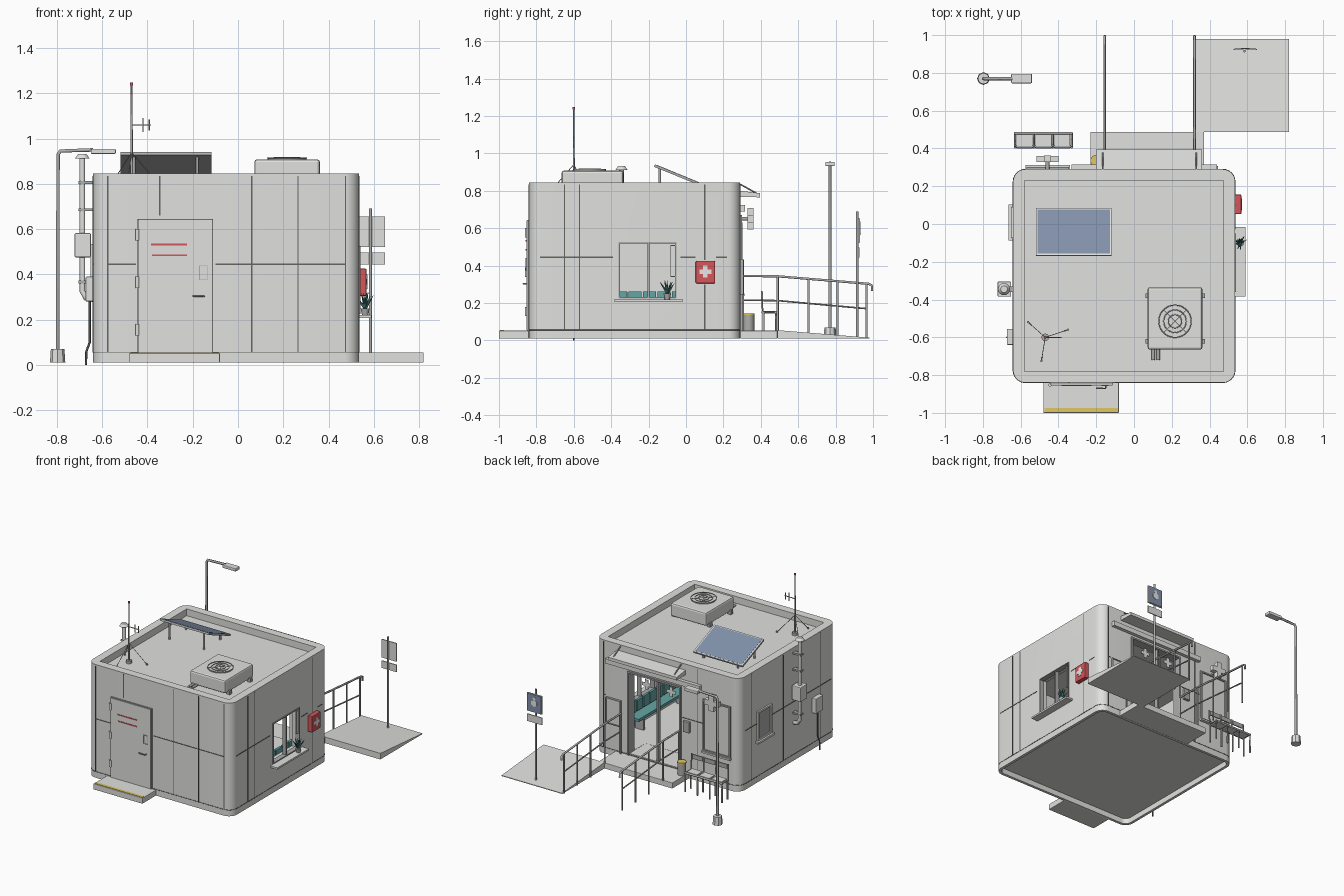
import bpy, bmesh, math
from mathutils import Vector, Matrix

if "Cube" in bpy.data.objects:
    bpy.data.objects.remove(bpy.data.objects["Cube"])


def material(name, r, g, b):
    m = bpy.data.materials.new(name)
    m.use_nodes = True
    m.diffuse_color = (r, g, b, 1)
    m.node_tree.nodes["Principled BSDF"].inputs["Base Color"].default_value = (r, g, b, 1)
    return m


wall = material("pale grey", .75, .75, .735)
metal = material("mid grey", .42, .42, .42)
dark = material("dark grey", .13, .13, .13)
red = material("red", .66, .09, .1)
teal = material("teal", .13, .38, .38)
blue = material("panel blue", .22, .28, .4)
yellow = material("yellow", .75, .57, .12)
green = material("leaf green", .05, .19, .17)
white = material("white", .9, .9, .9)


def add(name, bm, mat, smooth=False):
    bmesh.ops.recalc_face_normals(bm, faces=bm.faces)
    me = bpy.data.meshes.new(name)
    bm.to_mesh(me)
    bm.free()
    me.materials.append(mat)
    ob = bpy.data.objects.new(name, me)
    bpy.context.collection.objects.link(ob)
    if smooth:
        smooth_edges(ob)
    return ob


def smooth_edges(ob):
    bpy.ops.object.select_all(action='DESELECT')
    ob.select_set(True)
    bpy.context.view_layer.objects.active = ob
    bpy.ops.object.shade_smooth_by_angle(angle=math.radians(35))


def box(name, x, y, z, mat, bevel=0):
    bm = bmesh.new()
    c = Matrix.Translation([(a + b) / 2 for a, b in (x, y, z)])
    s = Matrix.Diagonal([b - a for a, b in (x, y, z)] + [1])
    bmesh.ops.create_cube(bm, size=1, matrix=c @ s)
    if bevel:
        bmesh.ops.bevel(bm, geom=bm.edges[:], offset=bevel, segments=2, profile=.5, affect='EDGES')
    return add(name, bm, mat)


def rounded_block(name, x, y, z, radius):
    # Upright block with rounded corners
    ob = box(name, x, y, z, wall)
    bm = bmesh.new()
    bm.from_mesh(ob.data)
    upright = [e for e in bm.edges if abs(e.verts[0].co.z - e.verts[1].co.z) > .01]
    bmesh.ops.bevel(bm, geom=upright, offset=radius, segments=8, profile=.5, affect='EDGES')
    bm.to_mesh(ob.data)
    bm.free()
    return ob


def rod(name, p, q, r, mat=metal, r2=None, n=12):
    p, q = Vector(p), Vector(q)
    bm = bmesh.new()
    turn = (q - p).to_track_quat('Z', 'Y').to_matrix().to_4x4()
    bmesh.ops.create_cone(bm, cap_ends=True, segments=n, radius1=r, radius2=r if r2 is None else r2,
                          depth=(q - p).length, matrix=Matrix.Translation((p + q) / 2) @ turn)
    return add(name, bm, mat, True)


def pipe(name, pts, r, mat=metal, closed=False):
    cu = bpy.data.curves.new(name, 'CURVE')
    cu.dimensions = '3D'
    cu.bevel_depth, cu.bevel_resolution, cu.use_fill_caps = r, 1, True
    sp = cu.splines.new('POLY')
    sp.points.add(len(pts) - 1)
    for pt, co in zip(sp.points, pts):
        pt.co = (*co, 1)
    sp.use_cyclic_u = closed
    cu.materials.append(mat)
    bpy.context.collection.objects.link(bpy.data.objects.new(name, cu))


def prism(name, profile, x0, x1, mat):
    # Side profile in y and z, stretched along x
    bm = bmesh.new()
    f = bm.faces.new([bm.verts.new((x0, y, z)) for y, z in profile])
    new = bmesh.ops.extrude_face_region(bm, geom=[f])["geom"]
    bmesh.ops.translate(bm, vec=(x1 - x0, 0, 0), verts=[v for v in new if isinstance(v, bmesh.types.BMVert)])
    return add(name, bm, mat)


L, R, F, B, TOP, CORNER = -.64, .535, -.84, .29, .845, .065


def plate(name, side, u, z, out, mat, inn=.002, bevel=0):
    # Box fixed on one outer wall, u running along that wall
    if side in ("front", "back"):
        y = (F - out, F + inn) if side == "front" else (B - inn, B + out)
        return box(name, u, y, z, mat, bevel)
    return box(name, (R - inn, R + out) if side == "right" else (L - out, L + inn), u, z, mat, bevel)


def frame(name, side, u, z, w, out, mat, inn=.01):
    for i, (a, b) in enumerate(((u, (z[0], z[0] + w)), (u, (z[1] - w, z[1])),
                                ((u[0], u[0] + w), z), ((u[1] - w, u[1]), z))):
        plate(f"{name}_{i}", side, a, b, out, mat, inn)


# Hollow cabin with rounded corners, sunken roof, hollow underside and openings
cabin = rounded_block("cabin", (L, R), (F, B), (.01, TOP), CORNER)
cutters = [box("cut_room", (L + .06, R - .06), (F + .06, B - .06), (.065, .74), wall),
           box("cut_roof", (L + .06, R - .06), (F + .06, B - .06), (.795, 1), wall),
           rounded_block("cut_underside", (L + .02, R - .02), (F + .02, B - .02), (-.1, .05), CORNER - .02),
           box("cut_window", (.4, .6), (-.36, -.05), (.225, .525), wall),
           box("cut_doorway", (-.155, .26), (.1, .4), (.064, .66), wall)]
for c in cutters:
    mod = cabin.modifiers.new(c.name, 'BOOLEAN')
    mod.operation, mod.solver, mod.object = 'DIFFERENCE', 'EXACT', c
bpy.context.view_layer.update()
cabin.data = bpy.data.meshes.new_from_object(cabin.evaluated_get(bpy.context.evaluated_depsgraph_get()))
cabin.modifiers.clear()
for c in cutters:
    bpy.data.objects.remove(c)
smooth_edges(cabin)

# Groove around the plinth, following the rounded corners
groove = []
for i, (x, y) in enumerate(((R - CORNER, B - CORNER), (L + CORNER, B - CORNER),
                            (L + CORNER, F + CORNER), (R - CORNER, F + CORNER))):
    for k in range(7):
        a = (i + k / 6) * math.pi / 2
        groove.append((x + CORNER * math.cos(a), y + CORNER * math.sin(a), .056))
pipe("plinth_groove", groove, .002, dark, True)

# Panel seams
uprights = {"front": [-.575, .06, .265, .475], "right": [-.65, -.57], "left": [-.65, -.22, .15], "back": [-.3, .47]}
for side, us in uprights.items():
    for u in us:
        plate("seam", side, (u - .003, u + .003), (.055, .835), .002, dark)
for side, u in (("front", (-.575, -.45)), ("front", (-.1, .475)), ("right", (-.78, -.39)), ("right", (-.03, .05)),
                ("right", (.16, .22)), ("left", (-.78, .22)), ("back", (-.34, -.17)), ("back", (.45, .47))):
    plate("seam", side, u, (.442, .448), .002, dark)
plate("seam", "front", (-.348, -.342), (.66, .835), .002, dark)
for z in ((.055, .3), (.43, .835)):
    plate("seam", "right", (.097, .103), z, .002, dark)

# Front door and step
plate("front_door", "front", (-.44, -.115), (.055, .64), .014, wall)
frame("door_edge", "front", (-.445, -.111), (.052, .644), .004, .009, metal)
for z in (.13, .34, .55):
    rod("hinge", (-.445, F - .012, z), (-.445, F - .012, z + .05), .009, wall)
for z, u in ((.532, (-.385, -.225)), (.484, (-.38, -.225))):
    plate("door_stripe", "front", u, (z - .004, z + .004), .017, red)
frame("lock_plate", "front", (-.172, -.135), (.375, .44), .003, .018, metal)
pipe("door_handle", [(-.15, F - .01, .303), (-.15, F - .03, .303), (-.2, F - .03, .303)], .004, metal)
box("front_step", (-.48, -.08), (-1, F), (.01, .052), wall, .003)
box("step_stripe", (-.475, -.085), (-.995, -.973), (.05, .055), yellow)

# Right window, sill, plant and first aid box
frame("window_frame", "right", (-.36, -.05), (.225, .525), .007, .006, metal, .03)
plate("window_mullion", "right", (-.205, -.195), (.225, .525), .002, metal, .03)
frame("window_vent", "right", (-.083, -.055), (.34, .51), .004, .002, wall)
plate("window_sill", "right", (-.385, -.015), (.207, .22), .055, wall, .03)
rod("plant_pot", (.562, -.1, .22), (.562, -.1, .25), .014, metal, .02)
for i in range(12):
    a, t = i * 2.4, .2 + .16 * (i % 5)
    d = Vector((math.cos(a) * t * .8, math.sin(a) * t, .8)).normalized()
    rod("plant_leaf", (.562, -.1, .25), Vector((.562, -.1, .25)) + d * .075, .008, green, 0, 5)
plate("first_aid_box", "right", (.052, .156), (.305, .425), .033, red, bevel=.005)
plate("cross_bar", "right", (.072, .136), (.356, .38), .036, white)
plate("cross_post", "right", (.092, .116), (.336, .4), .0365, white)

# Indoor bench
box("bench_seat", (.385, .475), (-.62, 0), (.15, .17), teal)
for i in range(8):
    box("bench_back", (.455, .475), (-.615 + i * .077, -.545 + i * .077), (.18, .262), teal, .003)
for y in (-.55, -.07):
    box("bench_leg", (.39, .46), (y - .01, y + .01), (.06, .15), metal)

# Back doorway with cross decals, canopy and landing
frame("doorway_trim", "back", (-.165, .27), (.04, .67), .012, .01, metal, .05)
plate("door_mullion", "back", (.025, .037), (.05, .66), .002, metal, .03)
for x in (.13, -.07):
    box("decal_bar", (x - .036, x + .036), (.272, .276), (.588, .612), white)
    box("decal_post", (x - .012, x + .012), (.271, .277), (.564, .636), white)
plate("door_track", "back", (-.33, .44), (.69, .725), .025, wall)
prism("canopy", [(B, .768), (.395, .765), (.395, .787), (B, .8)], -.2, .36, wall)
for x in (-.165, .33):
    rod("canopy_tie", (x, B, .835), (x, .38, .785), .004)
box("landing", (-.23, .37), (B, .488), (.01, .052), wall, .002)
prism("ramp", [(.488, .01), (.98, .01), (.98, .015), (.488, .055)], .325, .82, wall)
plate("notice", "back", (.33, .44), (.25, .43), .012, wall)
frame("notice_frame", "back", (.325, .445), (.245, .435), .007, .017, metal)
plate("intercom", "back", (-.24, -.19), (.35, .43), .02, metal, bevel=.004)
rod("bin", (-.2, .335, .052), (-.2, .335, .135), .03, metal, n=16)
rod("bin_lid", (-.2, .335, .135), (-.2, .335, .145), .031, yellow, n=16)

# Back window with cross sign, small side window
plate("back_pane", "back", (-.56, -.355), (.26, .62), .004, wall)
frame("back_frame", "back", (-.57, -.345), (.25, .63), .011, .012, metal)
plate("back_sill", "back", (-.575, -.34), (.238, .25), .022, wall)
rod("sign_arm", (-.458, B, .65), (-.458, .335, .65), .01)
box("cross_sign_bar", (-.515, -.4), (.329, .361), (.631, .669), wall)
box("cross_sign_post", (-.477, -.439), (.328, .362), (.592, .708), wall)
plate("side_pane", "left", (-.07, .085), (.325, .53), .004, metal)
frame("side_frame", "left", (-.075, .09), (.32, .535), .014, .012, wall)
plate("side_sill", "left", (-.088, .102), (.305, .32), .025, wall)

# Handrails
for x in (-.155, .32):
    pipe("top_rail", [(x, .3, .345), (x, .49, .343), (x, .975, .303), (x, .993, .295), (x, .995, .265)], .007)
    pipe("mid_rail", [(x, .3, .215), (x, .49, .213), (x, .965, .17)], .005)
    for i, y in enumerate((.305, .49, .655, .81, .965)):
        z = .343 - max(0, y - .49) * .082
        rod("rail_post", (x, y, .05 if i < 2 else .012), (x, y, z), .006)

# Outdoor bench: frames, seats and backs
for i in range(4):
    x = -.63 + i * .1
    pipe("seat_frame", [(x, .48, .01), (x, .48, .15), (x, .41, .15), (x, .405, .265)], .006)
    rod("seat_leg", (x, .415, .01), (x, .415, .15), .006)
    if i < 3:
        box("outdoor_seat", (x + .008, x + .092), (.412, .475), (.145, .158), wall)
        box("outdoor_back", (x + .008, x + .092), (.4, .408), (.23, .262), metal)
for y in (.41, .48):
    rod("seat_rail", (-.635, y, .15), (-.325, y, .15), .007)

# Sign post
rod("sign_post", (.585, .915, .01), (.585, .915, .69), .007)
for z in ((.52, .655), (.443, .496)):
    box("sign_board", (.527, .65), (.92, .927), z, wall)
box("sign_face", (.531, .646), (.927, .93), (.524, .651), blue)
for r, z in ((.026, .59), (.013, .622)):
    rod("sign_symbol", (.588, .928, z), (.588, .933, z), r, white, n=6)

# Street lamp
rod("lamp_base", (-.797, .77, .01), (-.797, .77, .07), .034, wall, .03, 8)
pipe("lamp_pole", [(-.797, .77, .07), (-.795, .77, .93), (-.785, .77, .945), (-.64, .77, .95)], .009)
box("lamp_head", (-.65, -.54), (.745, .795), (.932, .955), wall, .005)

# Left wall vent pipe and meter box
pipe("vent_pipe", [(L, -.345, .29), (-.672, -.345, .295), (-.688, -.345, .325), (-.688, -.345, .92)], .014, wall)
rod("vent_cap", (-.688, -.345, .912), (-.688, -.345, .932), .032, wall, .018, 16)
box("vent_box", (-.722, L - .01), (-.385, -.305), (.475, .582), wall, .005)
for z in (.36, .68, .8):
    box("pipe_clip", (-.705, L), (-.36, -.33), (z, z + .012), metal)
plate("meter_box", "left", (-.64, -.555), (.28, .39), .033, wall, bevel=.004)
pipe("meter_cable", [(-.655, -.6, .28), (-.655, -.6, .1), (-.67, -.6, .06), (-.672, -.6, 0)], .005, dark)

# Roof cooling unit
box("cooler", (.072, .362), (-.665, -.335), (.81, .908), wall, .012)
for x in (.102, .128):
    rod("cooler_pipe", (x, -.72, .815), (x, -.66, .815), .009)
for x in (.06, .35):
    for y in (-.62, -.38):
        box("cooler_foot", (x, x + .025), (y - .012, y + .012), (.795, .825), metal)
rod("fan_well", (.217, -.515, .905), (.217, -.515, .913), .086, wall, n=32)
for r in (.086, .06, .035):
    pipe("fan_ring", [(.217 + r * math.cos(i * math.pi / 14), -.515 + r * math.sin(i * math.pi / 14), .915)
                      for i in range(28)], .0025, metal, True)
for a in (math.pi / 4, -math.pi / 4):
    d = Vector((math.cos(a), math.sin(a), 0)) * .084
    rod("fan_bar", Vector((.217, -.515, .916)) - d, Vector((.217, -.515, .916)) + d, .002, n=6)

# Tilted solar panel
prism("solar_panel", [(-.17, .928), (.08, .826), (.084, .838), (-.166, .94)], -.52, -.118, metal)
prism("solar_rim", [(-.166, .938), (.084, .836), (.085, .839), (-.165, .941)], -.52, -.118, wall)
prism("solar_cells", [(-.158, .936), (.076, .84), (.077, .843), (-.157, .939)], -.51, -.128, blue)
for x in (-.46, -.18):
    for y, z in ((-.14, .92), (.05, .842)):
        rod("solar_leg", (x, y, .79), (x, y, z), .007)

# Antenna mast with guy wires
rod("mast_foot", (-.47, -.6, .79), (-.47, -.6, .815), .02)
rod("mast", (-.47, -.6, .8), (-.47, -.6, 1.24), .006, metal, .004)
rod("mast_tip", (-.47, -.6, 1.235), (-.47, -.6, 1.247), .007, red)
rod("aerial_arm", (-.47, -.6, 1.06), (-.385, -.6, 1.06), .003)
for x, h in ((-.42, .03), (-.392, .025)):
    rod("aerial_element", (x, -.6, 1.06 - h), (x, -.6, 1.06 + h), .003)
for x, y in ((-.56, -.52), (-.35, -.56), (-.49, -.725)):
    rod("guy_wire", (-.47, -.6, .94), (x, y, .797), .002, n=6)
    rod("guy_anchor", (x, y, .79), (x, y, .805), .006)
